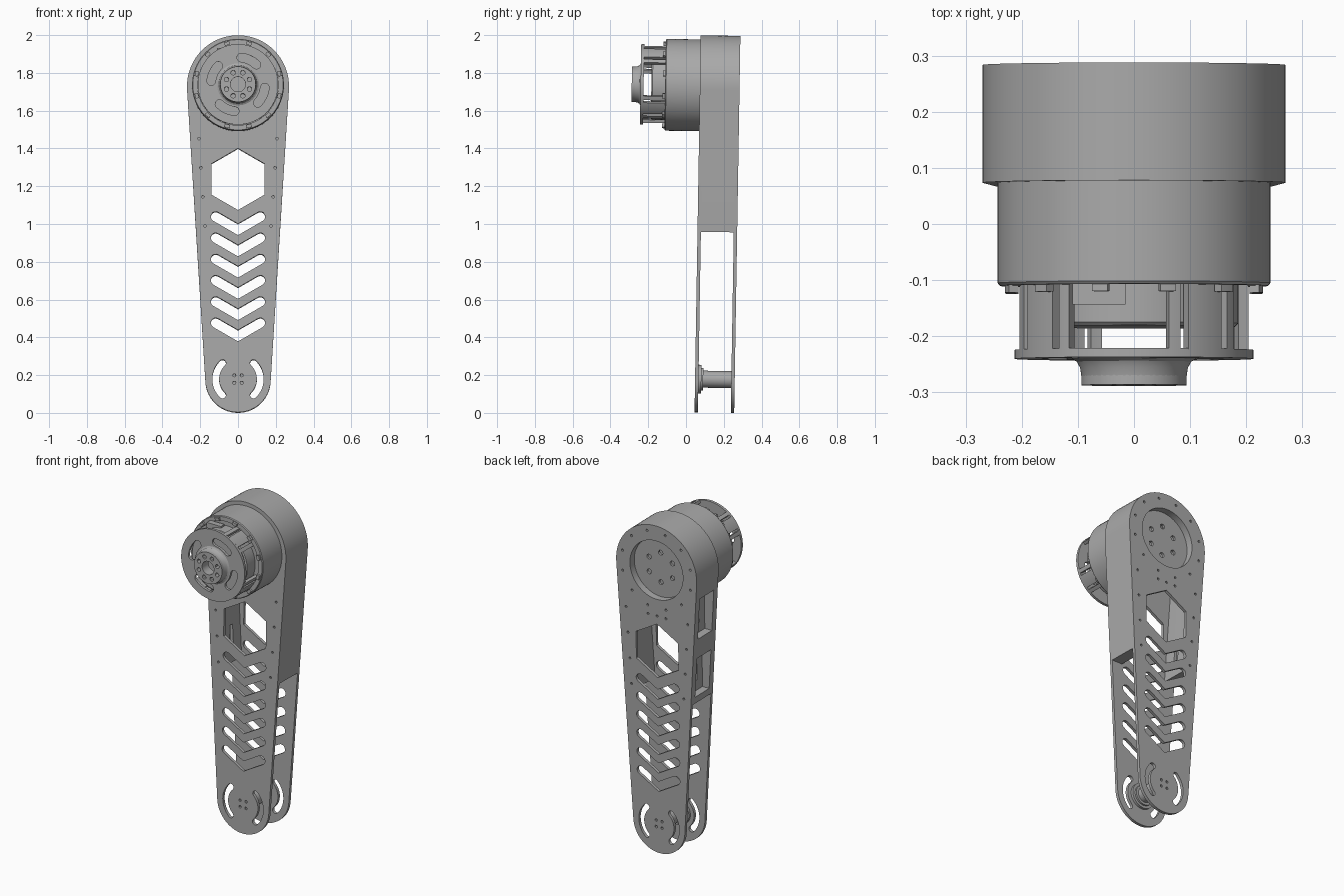
import bpy, bmesh
from math import sin, cos, asin, pi, radians
from mathutils import Matrix, Vector

old = bpy.data.objects.get("Cube")
if old:
    bpy.data.objects.remove(old, do_unlink=True)

grey = bpy.data.materials.new("machined_grey")
grey.use_nodes = True
grey.diffuse_color = (0.4, 0.4, 0.4, 1)
grey.node_tree.nodes["Principled BSDF"].inputs["Base Color"].default_value = (0.4, 0.4, 0.4, 1)

TOP_Z, TOP_R = 1.73, 0.27        # shoulder end of the link
LOW_Z, LOW_R = 0.177, 0.173      # joint end of the link
FRONT, BACK, THICK = 0.045, 0.255, 0.018
MOTOR_Z = 1.735
LEAN = asin((TOP_R - LOW_R) / (TOP_Z - LOW_Z))
parts = []


def finish(name, bm):
    bmesh.ops.remove_doubles(bm, verts=bm.verts, dist=1e-5)
    bmesh.ops.recalc_face_normals(bm, faces=bm.faces)
    mesh = bpy.data.meshes.new(name)
    bm.to_mesh(mesh)
    bm.free()
    mesh.materials.append(grey)
    obj = bpy.data.objects.new(name, mesh)
    bpy.context.collection.objects.link(obj)
    parts.append(obj)
    return obj


def evaluated_mesh(obj):
    deps = bpy.context.evaluated_depsgraph_get()
    return bpy.data.meshes.new_from_object(obj.evaluated_get(deps))


def plate(name, loops, y0, y1):
    """Extrude closed x-z outlines from y0 to y1; inner outlines become holes."""
    curve = bpy.data.curves.new(name + "_outline", 'CURVE')
    curve.dimensions, curve.fill_mode = '2D', 'BOTH'
    curve.extrude = (y1 - y0) / 2
    for loop in loops:
        spline = curve.splines.new('POLY')
        spline.points.add(len(loop) - 1)
        for point, (x, z) in zip(spline.points, loop):
            point.co = (x, z, 0, 1)
        spline.use_cyclic_u = True
    helper = bpy.data.objects.new(name + "_outline", curve)
    bpy.context.collection.objects.link(helper)
    mesh = evaluated_mesh(helper)
    bpy.data.objects.remove(helper, do_unlink=True)
    mesh.transform(Matrix.Translation((0, (y0 + y1) / 2, 0)) @ Matrix.Rotation(pi / 2, 4, 'X'))
    bm = bmesh.new()
    bm.from_mesh(mesh)
    bpy.data.meshes.remove(mesh)
    return finish(name, bm)


def lathe(name, profile, steps=72):
    """Revolve (radius, y) points around the motor axis."""
    bm = bmesh.new()
    verts = [bm.verts.new((r, y, MOTOR_Z)) for r, y in profile]
    edges = [bm.edges.new(pair) for pair in zip(verts, verts[1:])]
    bmesh.ops.spin(bm, geom=verts + edges, cent=(0, 0, MOTOR_Z), axis=(0, 1, 0),
                   angle=2 * pi, steps=steps)
    return finish(name, bm)


def boxes(name, spans):
    bm = bmesh.new()
    for lo, hi in spans:
        lo, hi = Vector(lo), Vector(hi)
        fit = Matrix.Translation((lo + hi) / 2) @ Matrix.Diagonal((*(hi - lo), 1))
        bmesh.ops.create_cube(bm, size=1, matrix=fit)
    return finish(name, bm)


def arc(cx, cz, r, a0, a1, n):
    return [(cx + r * cos(a0 + (a1 - a0) * i / n), cz + r * sin(a0 + (a1 - a0) * i / n))
            for i in range(n + 1)]


def circle(cx, cz, r, n=24):
    return arc(cx, cz, r, 0, 2 * pi, n)[:-1]


def hole_ring(cz, ring, r, count, start=0.0):
    return [circle(ring * cos(start + 2 * pi * i / count),
                   cz + ring * sin(start + 2 * pi * i / count), r, 12) for i in range(count)]


def sector(cz, r0, r1, mid, span):
    a0, a1 = radians(mid - span / 2), radians(mid + span / 2)
    return arc(0, cz, r0, a0, a1, 10) + arc(0, cz, r1, a1, a0, 10)


def arc_slot(cz, r, half, deg0, deg1):
    """Curved slot with round ends."""
    a0, a1 = radians(deg0), radians(deg1)
    return (arc(0, cz, r + half, a0, a1, 16)
            + arc(r * cos(a1), cz + r * sin(a1), half, a1, a1 + pi, 8)[1:-1]
            + arc(0, cz, r - half, a1, a0, 16)
            + arc(r * cos(a0), cz + r * sin(a0), half, a0 + pi, a0 + 2 * pi, 8)[1:-1])


def chevron(z, half=0.026, reach=0.118):
    """V-shaped slot with round arm ends."""
    slope, drop = pi / 6, reach * 0.577
    rise = half / cos(slope)
    right = arc(reach, z, half, slope - pi / 2, slope + pi / 2, 8)
    left = [(-x, pz) for x, pz in reversed(right)]
    return [(0, z - drop - rise)] + right + [(0, z - drop + rise)] + left


# Long tapered link plates
outline = (arc(0, TOP_Z, TOP_R, -LEAN, pi + LEAN, 64)
           + arc(0, LOW_Z, LOW_R, pi + LEAN, 2 * pi - LEAN, 40))
hexagon = [(0.163 * cos(pi / 2 + i * pi / 3), 1.238 + 0.163 * sin(pi / 2 + i * pi / 3))
           for i in range(6)]
cutouts = [hexagon] + [chevron(1.04 - 0.1125 * i) for i in range(6)]
cutouts += [arc_slot(0.18, 0.118, 0.018, a, a + 92) for a in (134, -46)]
cutouts += hole_ring(0.18, 0.028, 0.008, 4, pi / 4)
for i in range(4):
    cutouts += [circle(s * (0.207 - 0.0107 * i), 1.453 - 0.154 * i, 0.007, 10) for s in (1, -1)]
plate("front_link_plate", [outline] + cutouts, FRONT, FRONT + THICK)
rim_holes = [h for h in hole_ring(TOP_Z, 0.235, 0.007, 12, pi / 12)]
back_extra = [circle(0, TOP_Z, 0.19, 64)] + rim_holes
back_extra += [circle(s * 0.06, 1.45, 0.007, 10) for s in (-1, 0, 1)]
plate("back_link_plate", [outline] + cutouts + back_extra, BACK - THICK, BACK)


# Thick upper shell wall between the plates
def wall_edge(radius, z=0.96):
    x = (radius + (z - TOP_Z) * sin(LEAN)) / cos(LEAN)
    return [(x, z)] + arc(0, TOP_Z, radius, -LEAN, pi + LEAN, 64) + [(-x, z)]


wall = plate("shell_wall", [wall_edge(TOP_R) + wall_edge(TOP_R - 0.07)[::-1]],
             FRONT + THICK, BACK - THICK)

# Windows and narrow slots in one side of the wall
spans = []
for z0, z1, depth in ((1.0, 1.24, 0.18), (1.36, 1.61, 0.2)):
    spans.append(((-0.32, 0.083, z0), (-depth, 0.217, z1)))
    spans.append(((-depth - 0.01, 0.135, z0 + 0.06), (-0.1, 0.165, z1 - 0.06)))
for number, span in enumerate(spans):
    cutter = boxes("window_cutter", [span])
    cutter.hide_render = True
    mod = wall.modifiers.new("window", 'BOOLEAN')
    mod.operation, mod.solver, mod.object = 'DIFFERENCE', 'EXACT', cutter
    wall_mesh = evaluated_mesh(wall)
    wall.modifiers.clear()
    wall.data = wall_mesh
    parts.remove(cutter)
    bpy.data.objects.remove(cutter, do_unlink=True)

# Recessed output disc in the back
plate("recess_ring", [circle(0, TOP_Z, 0.19, 64), circle(0, TOP_Z, 0.178, 64)], 0.2, BACK)
plate("output_disc", [circle(0, TOP_Z, 0.18, 64)] + hole_ring(TOP_Z, 0.09, 0.015, 6, pi / 6),
      0.198, 0.213)

# Lower joint spindle
plate("joint_spindle", [circle(0, 0.18, 0.045, 40)], FRONT + THICK, BACK - THICK)
plate("joint_flange", [circle(0, 0.18, 0.076, 48)], FRONT + THICK, 0.078)
plate("joint_collar", [circle(0, 0.18, 0.06, 48)], 0.078, 0.088)

# Motor housing and inner stator
lathe("motor_housing", [(0, 0.066), (0.243, 0.066), (0.243, -0.134), (0.239, -0.139),
                        (0.214, -0.139), (0.214, -0.13), (0, -0.13)])
lathe("stator", [(0.186, -0.128), (0.186, -0.206), (0.18, -0.212), (0, -0.212)])
boxes("cable_connector", [((-0.11, -0.175, 1.88), (-0.015, -0.139, 1.93))])

# Motor cage: four wide posts, eight thin posts and a slotted face
posts = []
for quarter in range(4):
    mid = 53 + 90 * quarter
    posts += [sector(MOTOR_Z, 0.195, 0.213, mid, 20)]
    posts += [sector(MOTOR_Z, 0.195, 0.213, mid + s * 17, 6) for s in (-1, 1)]
plate("cage_posts", posts, -0.255, -0.13)
plate("cage_face", [circle(0, MOTOR_Z, 0.213, 72), circle(0, MOTOR_Z, 0.05)]
      + [arc_slot(MOTOR_Z, 0.143, 0.023, a - 18, a + 18) for a in (65, 155, 245, 335)],
      -0.269, -0.253)
plate("housing_clips", [sector(MOTOR_Z, 0.217, 0.235, 15 + 30 * i, 7) for i in range(12)],
      -0.152, -0.137)

# Flared hub with bolt holes
lathe("hub_flare", [(0.113, -0.268), (0.102, -0.274), (0.096, -0.285), (0.093, -0.306),
                    (0.092, -0.306)])
plate("hub", [circle(0, MOTOR_Z, 0.094, 48), circle(0, MOTOR_Z, 0.04)]
      + hole_ring(MOTOR_Z, 0.066, 0.012, 8, pi / 8), -0.316, -0.255)

# Lean the whole assembly slightly backward and shade it
tilt = Matrix.Rotation(-asin(0.0165), 4, 'X')
bpy.ops.object.select_all(action='DESELECT')
for obj in parts:
    obj.data.transform(tilt)
    obj.select_set(True)
bpy.context.view_layer.objects.active = parts[0]
bpy.ops.object.shade_smooth_by_angle(angle=radians(30))
